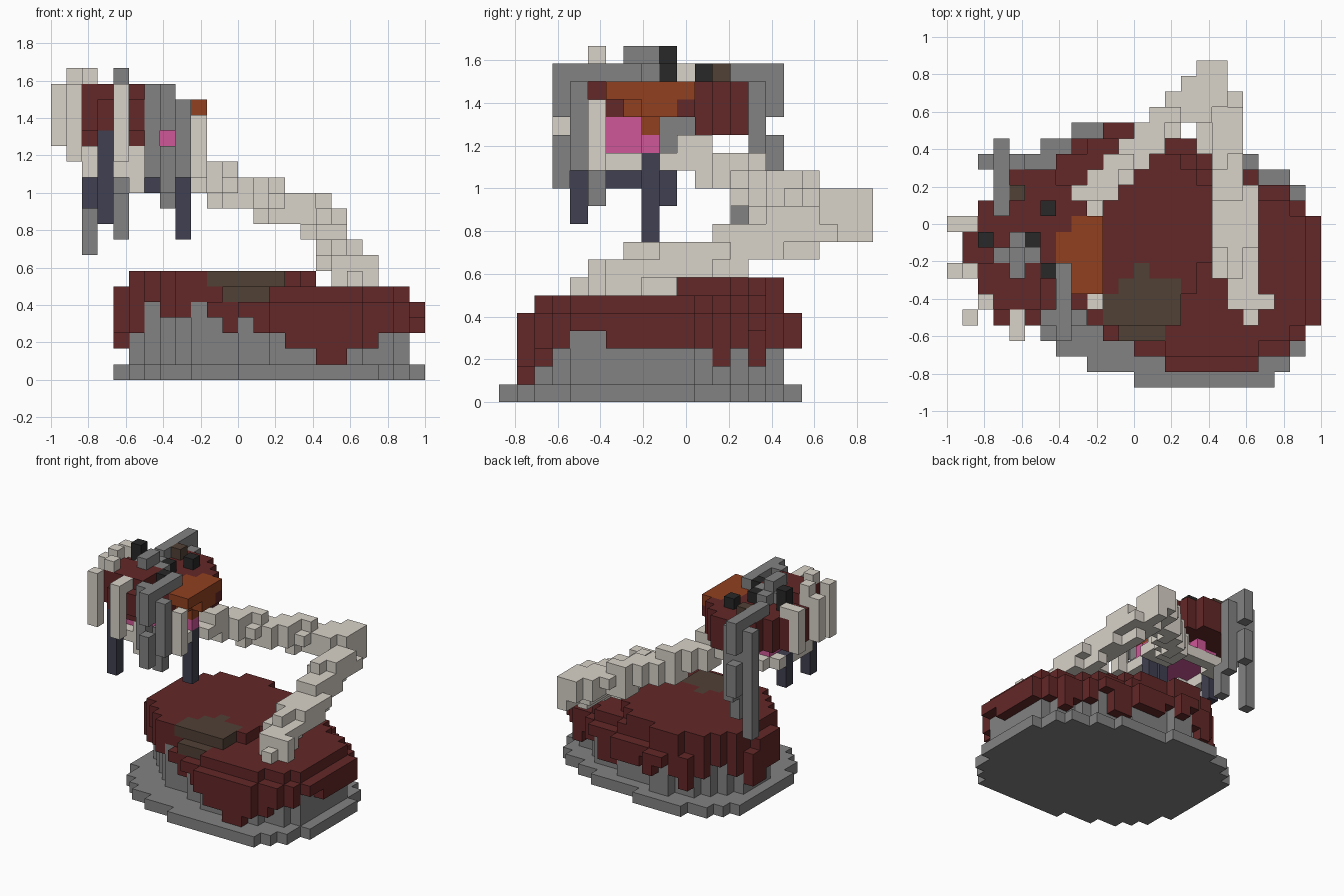
import bpy
import bmesh
from mathutils import Vector

default_cube = bpy.data.objects.get("Cube")
if default_cube:
    bpy.data.objects.remove(default_cube, do_unlink=True)

CELL = 1 / 12
ORIGIN = Vector((-1.0, -0.875, 0.0))
cells = {}  # grid cell -> part name

# Palette
COLOURS = {
    "stone_grey": (0.225, 0.225, 0.225),
    "dark_red": (0.125, 0.021, 0.021),
    "bone": (0.69, 0.645, 0.58),
    "mud_brown": (0.083, 0.052, 0.036),
    "rust_orange": (0.285, 0.052, 0.015),
    "pink": (0.62, 0.096, 0.31),
    "slate_navy": (0.051, 0.051, 0.082),
    "charcoal": (0.021, 0.021, 0.021),
}
PARTS = {
    "plinth": "stone_grey", "rock_core": "stone_grey", "crust": "dark_red",
    "crust_patch": "mud_brown", "neck": "bone", "skull": "dark_red",
    "cheek": "rust_orange", "mouth": "pink", "jaw": "bone", "tusks": "bone",
    "legs": "slate_navy", "rods": "stone_grey", "crest": "stone_grey",
    "eyes": "charcoal", "wart": "mud_brown",
}


def paint(part, footprint, low, high):
    """Fill a flat footprint from layer low up to and including high."""
    for i, j in footprint:
        for k in range(low, high + 1):
            cells[i, j, k] = part


def rows(first, spans):
    return {(i, first + n) for n, (a, b) in enumerate(spans) for i in range(a, b)}


def rect(i, j, wide=1, deep=1):
    return {(a, b) for a in range(i, i + wide) for b in range(j, j + deep)}


def disc(cx, cy, r):
    return {(i, j) for i in range(24) for j in range(21)
            if (i + .5 - cx) ** 2 + (j + .5 - cy) ** 2 <= r * r}


def erode(shape):
    return {(i, j) for i, j in shape
            if {(i - 1, j), (i + 1, j), (i, j - 1), (i, j + 1)} <= shape}


def tube(part, points, radius):
    """Fill every cell whose centre lies close to a path."""
    path = [Vector(p) for p in points]
    for a, b in zip(path, path[1:]):
        for s in range(41):
            p = a.lerp(b, s / 40)
            lo = [int(c - radius) - 1 for c in p]
            for i in range(lo[0], lo[0] + 6):
                for j in range(lo[1], lo[1] + 6):
                    for k in range(lo[2], lo[2] + 6):
                        if (Vector((i + .5, j + .5, k + .5)) - p).length <= radius:
                            cells.setdefault((i, j, k), part)


# Plinth
paint("plinth", rows(0, [(12, 21), (9, 22), (7, 23), (6, 23), (5, 24), (5, 24), (4, 24),
                         (4, 24), (4, 24), (4, 24), (4, 24), (4, 23), (4, 23), (4, 22),
                         (5, 20), (6, 18), (8, 13)]), 0, 0)

# Rock core with a crust that overhangs it and drips
crust = rows(1, [(14, 20), (12, 22), (9, 23), (8, 24), (7, 24), (6, 24), (5, 24),
                 (4, 24), (4, 24), (4, 24), (4, 23), (5, 22), (6, 20), (7, 19),
                 (8, 16), (10, 12)])
core = erode(crust)
paint("rock_core", core, 1, 4)
front_drips = [3, 3, 5, 4, 4, 5, 4, 3, 4, 3, 3, 2, 2, 1, 1, 2, 2, 3, 3, 3]
right_drips = [2, 3, 3, 4, 4, 3, 3, 3, 3, 3, 3, 2, 3, 4, 3, 3]
back_drips = [3, 4, 3, 2]
for i, j in crust - core:
    bottoms = []
    if (i, j - 1) not in crust:
        bottoms.append(front_drips[i - 4])
    if (i + 1, j) not in crust:
        bottoms.append(right_drips[j - 1])
    paint("crust", {(i, j)}, max(bottoms, default=back_drips[(i + j) // 2 % 4]), 4)
paint("crust", core | rect(4, 8, 1, 3), 5, 5)
paint("crust", rows(4, [(8, 15), (7, 15), (6, 16), (5, 16), (5, 17), (5, 17),
                        (5, 17), (5, 17), (5, 17), (6, 16), (7, 15), (9, 12)]), 5, 6)
paint("crust_patch", rows(4, [(10, 15), (10, 15), (11, 15), (12, 13)]), 6, 6)
paint("crust_patch", rect(11, 3, 3), 5, 5)

# Bent neck: lower arm, elbow, upper arm
tube("neck", [(19.5, 5.6, 6.8), (18.5, 8.5, 7.6), (18.5, 12, 8.2),
              (17.9, 14.5, 9.3), (17.5, 18, 9.8)], 1.3)
paint("neck", rect(17, 19, 1, 2), 9, 11)
paint("neck", rect(16, 20), 10, 11)
paint("neck", rect(15, 19, 2), 10, 11)
tube("neck", [(17, 18.5, 10.8), (14.2, 17.3, 11.4), (12, 15.3, 11.8),
              (11.2, 14.4, 12.4), (9.1, 11.8, 13)], 1.22)

# Skull, mouth and jaw
head = disc(5.5, 9.5, 4.15)
paint("skull", head | rect(2, 5, 5) | rect(3, 4, 3), 16, 17)
paint("skull", {(i, j) for i, j in head if j >= 11 or i <= 5}, 15, 15)
paint("skull", rect(2, 5, 4, 3), 18, 18)
mouth = disc(5.5, 8.5, 3.1)
paint("mouth", mouth, 14, 14)
paint("mouth", {(i, j) for i, j in mouth if i > 5 and j < 9}, 15, 15)
paint("jaw", disc(5.5, 8.5, 3.8) - disc(5.5, 8.5, 2.6), 13, 13)
paint("jaw", rect(2, 6, 1, 2), 14, 14)
paint("jaw", rect(7, 9, 3, 3), 13, 13)
paint("jaw", rect(7, 10, 3, 2), 14, 14)
paint("jaw", rect(5, 5), 12, 14)

# Cheek plate
for layer, spot in ((17, rect(8, 6, 2, 5) | rect(7, 8, 1, 2)),
                    (16, rect(8, 7, 1, 4) | rect(9, 8, 1, 2)), (15, rect(8, 8))):
    paint("cheek", spot, layer, layer)

# Tusks around the skull
for i, j, low, high in ((0, 10, 15, 18), (1, 10, 18, 18), (0, 7, 15, 18),
                        (1, 7, 18, 19), (1, 4, 14, 18), (2, 5, 19, 19),
                        (4, 3, 14, 18), (4, 4, 18, 18), (9, 5, 13, 16)):
    paint("tusks", rect(i, j), low, high)

# Hanging legs
for i, j, low, high in ((3, 4, 10, 15), (8, 8, 9, 13), (2, 9, 11, 13)):
    paint("legs", rect(i, j), low, high)
paint("legs", rect(6, 6, 1, 2), 12, 13)

# Front and back rods: a top bar with broken, drooping uprights
paint("rods", rect(7, 3, 1, 5), 18, 18)
paint("rods", rect(3, 11, 1, 5), 18, 18)
for i, j, low, high in ((7, 3, 12, 14), (7, 3, 16, 18), (6, 4, 13, 18), (8, 4, 13, 17),
                        (7, 5, 11, 14), (3, 15, 12, 14), (3, 15, 16, 18),
                        (2, 14, 8, 17), (4, 13, 9, 11), (4, 14, 11, 17),
                        (3, 14, 14, 18), (7, 9, 14, 15), (7, 10, 15, 15)):
    paint("rods", rect(i, j), low, high)

# Crest, eyes and wart on top
paint("crest", rect(3, 8, 3), 18, 18)
paint("crest", rect(4, 7, 1, 3), 18, 18)
paint("crest", rect(4, 7, 1, 2), 19, 19)
paint("eyes", rect(2, 9), 18, 19)
for i, j in ((5, 9), (6, 11), (6, 7)):
    paint("eyes", rect(i, j), 18, 18)
paint("wart", rect(4, 12), 18, 18)

# Materials
materials = {}
for name, rgb in COLOURS.items():
    mat = bpy.data.materials.new(name)
    mat.use_nodes = True
    mat.diffuse_color = (*rgb, 1)
    shader = mat.node_tree.nodes["Principled BSDF"]
    shader.inputs["Base Color"].default_value = (*rgb, 1)
    shader.inputs["Roughness"].default_value = 0.9
    materials[name] = mat


# Turn each part's exposed cell sides into one mesh
def build(part):
    bm = bmesh.new()
    for cell in [c for c, owner in cells.items() if owner == part]:
        for axis in range(3):
            u, v = (axis + 1) % 3, (axis + 2) % 3
            for step in (0, 1):
                beside = list(cell)
                beside[axis] += 2 * step - 1
                if tuple(beside) in cells:
                    continue
                corners = []
                for du, dv in ((0, 0), (1, 0), (1, 1), (0, 1)):
                    p = Vector(cell)
                    p[axis] += step
                    p[u] += du
                    p[v] += dv
                    corners.append(bm.verts.new(p * CELL + ORIGIN))
                bm.faces.new(corners if step else corners[::-1])
    bmesh.ops.remove_doubles(bm, verts=bm.verts, dist=CELL / 100)
    mesh = bpy.data.meshes.new(part)
    bm.to_mesh(mesh)
    bm.free()
    mesh.materials.append(materials[PARTS[part]])
    bpy.context.collection.objects.link(bpy.data.objects.new(part, mesh))


for part in PARTS:
    build(part)
